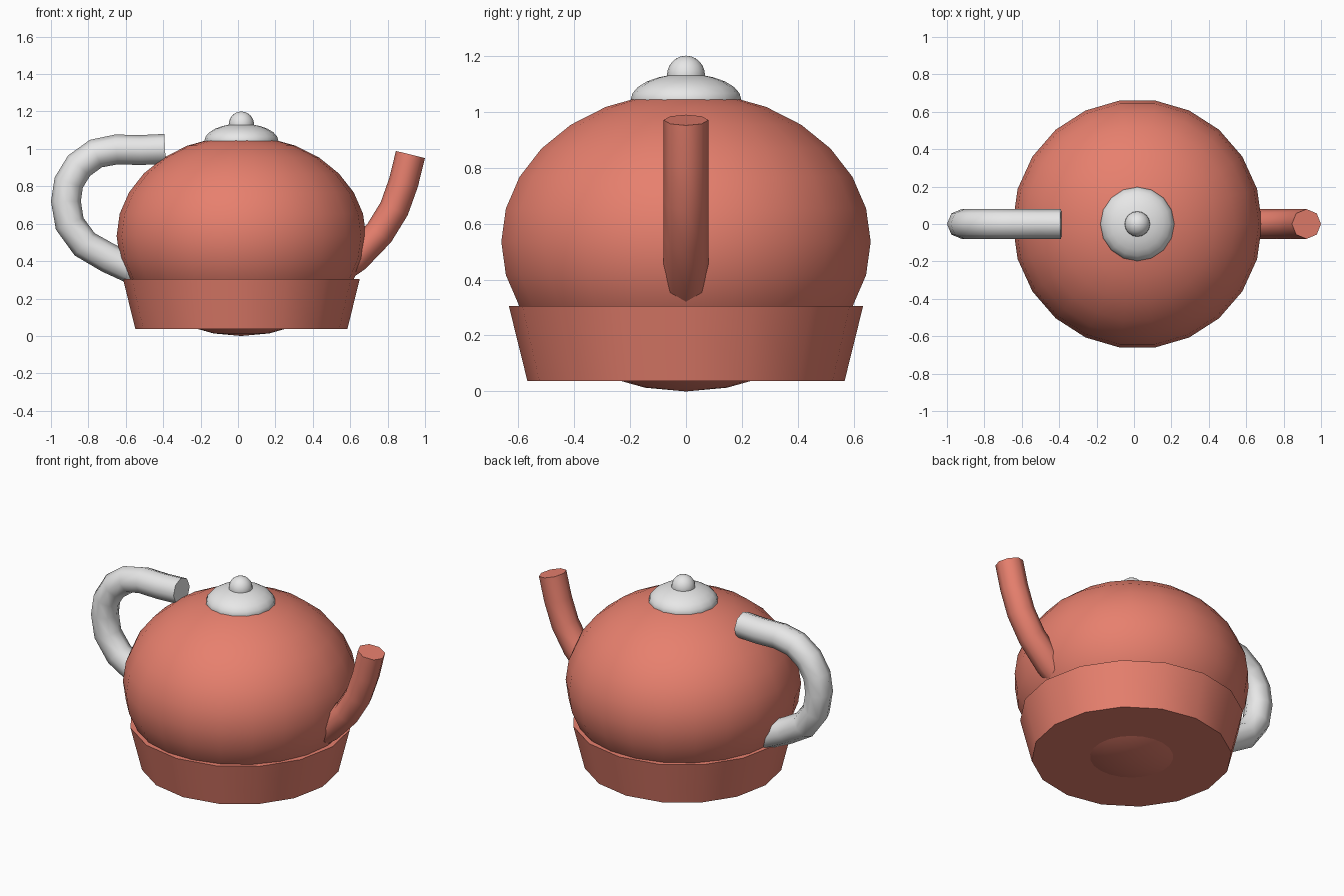
import bpy
import math

cube = bpy.data.objects.get("Cube")
if cube:
    bpy.data.objects.remove(cube, do_unlink=True)

CENTER_X = 0.018


def material(name, rgb):
    mat = bpy.data.materials.new(name)
    mat.use_nodes = True
    color = (*rgb, 1.0)
    mat.diffuse_color = color
    mat.node_tree.nodes["Principled BSDF"].inputs["Base Color"].default_value = color
    return mat


clay = material("clay_red", (0.80, 0.215, 0.155))
silver = material("light_silver", (0.80, 0.80, 0.80))


def finish(name, mat):
    obj = bpy.context.object
    obj.name = name
    obj.data.materials.clear()
    obj.data.materials.append(mat)
    bpy.ops.object.shade_smooth_by_angle(angle=math.radians(60))
    return obj


def ellipsoid(name, mat, z, radius, half_height, segments, rings):
    bpy.ops.mesh.primitive_uv_sphere_add(
        segments=segments, ring_count=rings, radius=1,
        location=(CENTER_X, 0, z), rotation=(0, 0, math.pi / 2))
    bpy.context.object.scale = (radius, radius, half_height)
    bpy.ops.object.transform_apply(location=False, rotation=True, scale=True)
    return finish(name, mat)


def tube(name, mat, path, radius):
    """Eight-sided capped tube along an (x, z) path in the middle plane."""
    curve = bpy.data.curves.new(name, "CURVE")
    curve.dimensions = "3D"
    curve.bevel_depth = radius
    curve.bevel_resolution = 2
    curve.use_fill_caps = True
    spline = curve.splines.new("POLY")
    spline.points.add(len(path) - 1)
    for point, (x, z) in zip(spline.points, path):
        point.co = (x, 0, z, 1)
    obj = bpy.data.objects.new(name, curve)
    bpy.context.collection.objects.link(obj)
    bpy.ops.object.select_all(action="DESELECT")
    obj.select_set(True)
    bpy.context.view_layer.objects.active = obj
    bpy.ops.object.convert(target="MESH")
    return finish(name, mat)


# Rounded pot, with its underside bulging slightly below the base band
ellipsoid("pot_body", clay, 0.535, 0.667, 0.535, 22, 14)

# Tapered band around the bottom
bpy.ops.mesh.primitive_cone_add(
    vertices=16, radius1=0.567, radius2=0.633, depth=0.267,
    location=(CENTER_X, 0, 0.1715))
finish("base_band", clay)

# Lid and knob
ellipsoid("lid", silver, 1.042, 0.198, 0.093, 16, 12)
ellipsoid("lid_knob", silver, 1.13, 0.068, 0.07, 16, 12)

# Upturned spout on the left
tube("spout", clay, [
    (0.50, 0.33), (0.63, 0.42), (0.755, 0.55), (0.835, 0.68),
    (0.885, 0.82), (0.922, 0.97)], 0.08)

# Hooked handle on the right, open at its upper end
tube("handle", silver, [
    (-0.39, 1.0), (-0.52, 0.994), (-0.65, 0.997), (-0.76, 0.975),
    (-0.85, 0.91), (-0.905, 0.82), (-0.92, 0.72), (-0.90, 0.60),
    (-0.82, 0.49), (-0.69, 0.415), (-0.58, 0.365), (-0.45, 0.30)], 0.08)
